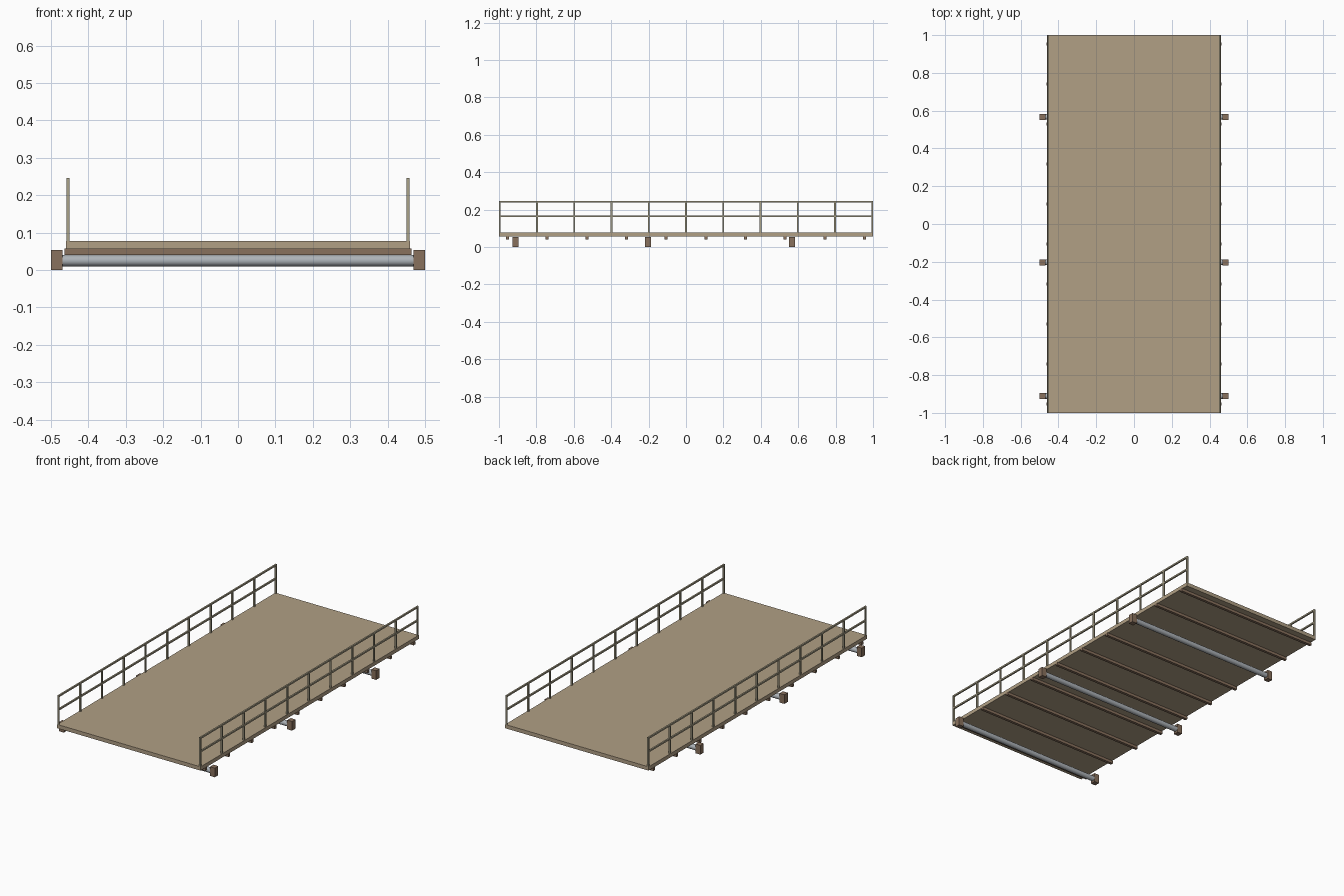
import bpy, bmesh, math
from mathutils import Matrix, Vector

if "Cube" in bpy.data.objects:
    bpy.data.objects.remove(bpy.data.objects["Cube"])


def material(name, rgb):
    m = bpy.data.materials.new(name)
    m.diffuse_color = (*rgb, 1)
    m.use_nodes = True
    m.node_tree.nodes["Principled BSDF"].inputs["Base Color"].default_value = m.diffuse_color
    return m


WOOD = material("deck_wood", (0.44, 0.35, 0.235))
DARK = material("dark_wood", (0.25, 0.165, 0.11))
RAIL = material("railing_paint", (0.40, 0.36, 0.25))
STEEL = material("axle_steel", (0.42, 0.45, 0.48))


def finish(name, bm, mat):
    me = bpy.data.meshes.new(name)
    bm.to_mesh(me)
    bm.free()
    me.materials.append(mat)
    ob = bpy.data.objects.new(name, me)
    bpy.context.collection.objects.link(ob)
    return ob


def boxes(name, ranges, mat):
    """One object made of boxes given as (x0, x1), (y0, y1), (z0, z1)."""
    bm = bmesh.new()
    for r in ranges:
        c = Vector([(a + b) / 2 for a, b in r])
        s = [b - a for a, b in r]
        bmesh.ops.create_cube(bm, size=1, matrix=Matrix.Translation(c) @ Matrix.Diagonal((*s, 1)))
    return finish(name, bm, mat)


# Deck slab
boxes("deck", [((-0.46, 0.46), (-1, 1), (0.056, 0.078))], WOOD)

# Ten cross joists under the deck
for i in range(10):
    y = -0.954 + i * 0.212
    boxes(f"joist_{i + 1}", [((-0.464, 0.464), (y - 0.008, y + 0.008), (0.04, 0.057))], DARK)

# Side railings: eleven posts, top rail and middle rail
for side, label in ((-1, "left"), (1, "right")):
    xs = tuple(sorted((side * 0.450, side * 0.459)))
    posts = []
    for i in range(11):
        y = -0.9955 + i * 0.1991
        posts.append((xs, (y - 0.0045, y + 0.0045), (0.07, 0.242)))
    boxes(f"railing_posts_{label}", posts, RAIL)
    for part, z in (("top_rail", 0.242), ("middle_rail", 0.164)):
        boxes(f"{part}_{label}", [(xs, (-1, 1), (z - 0.0045, z + 0.0045))], RAIL)

# Three round axles with end blocks
for i, y in enumerate((-0.911, -0.203, 0.567)):
    bm = bmesh.new()
    bmesh.ops.create_cone(
        bm, cap_ends=True, segments=32, radius1=0.015, radius2=0.015, depth=0.95,
        matrix=Matrix.Translation((0, y, 0.025)) @ Matrix.Rotation(math.pi / 2, 4, 'Y'))
    for f in bm.faces:
        f.smooth = len(f.verts) == 4
    for e in bm.edges:
        e.smooth = all(len(f.verts) == 4 for f in e.link_faces)
    finish(f"axle_{i + 1}", bm, STEEL)
    for side, label in ((-1, "left"), (1, "right")):
        xs = tuple(sorted((side * 0.469, side * 0.5)))
        boxes(f"end_block_{label}_{i + 1}", [(xs, (y - 0.0155, y + 0.0155), (0, 0.053))], DARK)
